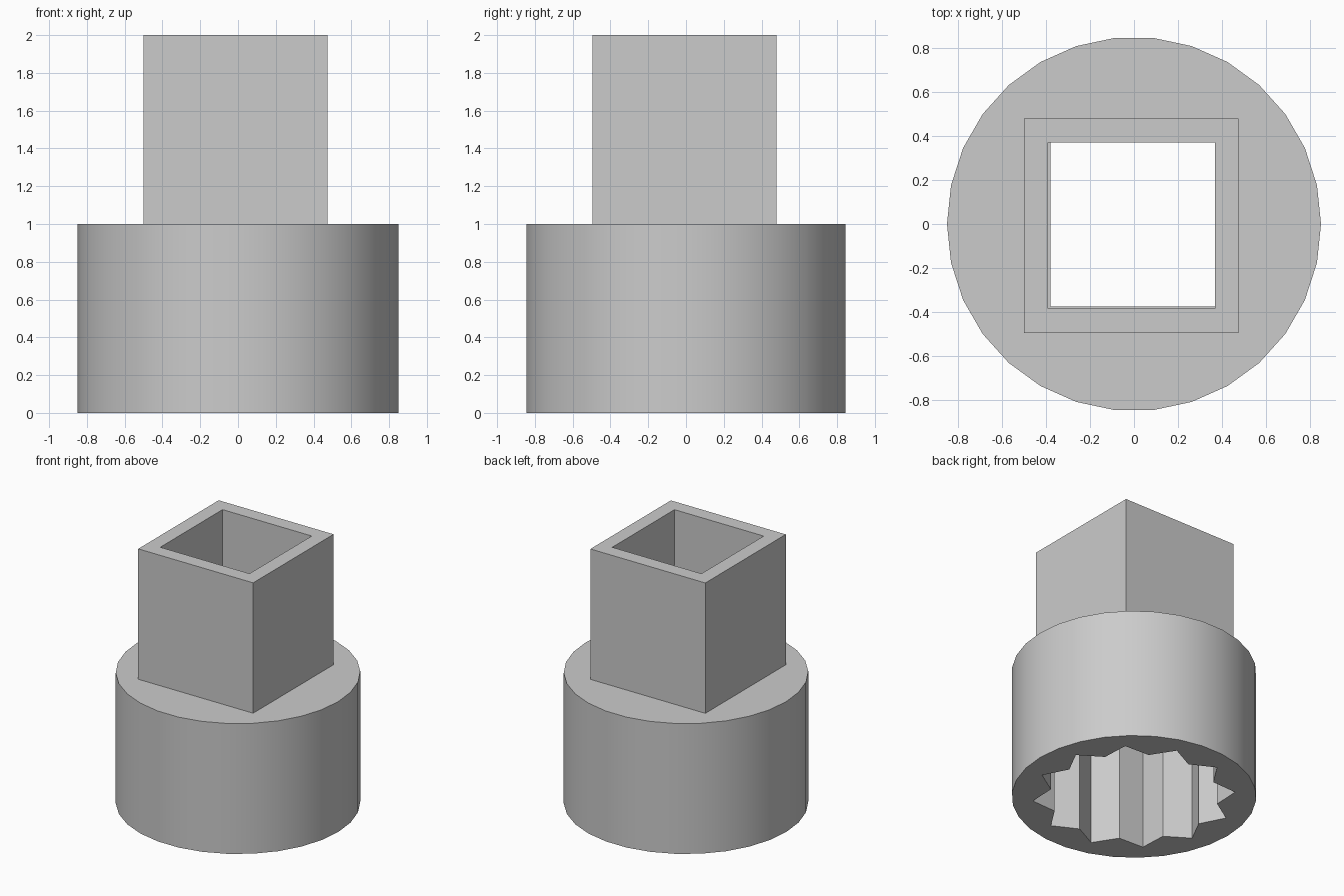
import bpy
import bmesh
from math import cos, sin, pi, radians

if "Cube" in bpy.data.objects:
    bpy.data.objects.remove(bpy.data.objects["Cube"], do_unlink=True)

steel = bpy.data.materials.new("grey steel")
steel.use_nodes = True
grey = (0.6, 0.6, 0.6, 1)
steel.diffuse_color = grey
steel.node_tree.nodes["Principled BSDF"].inputs["Base Color"].default_value = grey


def prism(name, outline, bottom, top):
    """Build a closed prism from an outline."""
    bm = bmesh.new()
    low = [bm.verts.new((x, y, bottom)) for x, y in outline]
    high = [bm.verts.new((x, y, top)) for x, y in outline]
    bm.faces.new(low)
    bm.faces.new(high)
    for i in range(len(outline)):
        bm.faces.new((low[i - 1], low[i], high[i], high[i - 1]))
    bmesh.ops.recalc_face_normals(bm, faces=bm.faces)
    mesh = bpy.data.meshes.new(name)
    bm.to_mesh(mesh)
    bm.free()
    mesh.materials.append(steel)
    obj = bpy.data.objects.new(name, mesh)
    bpy.context.collection.objects.link(obj)
    return obj


def ring(count, radii):
    """Points round a circle, cycling through the radii."""
    step = 2 * pi / count
    return [(radii[i % len(radii)] * cos(i * step),
             radii[i % len(radii)] * sin(i * step)) for i in range(count)]


def rect(x0, x1, y0, y1):
    return [(x0, y0), (x1, y0), (x1, y1), (x0, y1)]


def cut(obj, cutter):
    """Subtract the cutter, then discard it."""
    cutter.hide_render = True
    mod = obj.modifiers.new("cut", "BOOLEAN")
    mod.operation, mod.solver, mod.object = "DIFFERENCE", "EXACT", cutter
    bpy.ops.object.select_all(action="DESELECT")
    obj.select_set(True)
    bpy.context.view_layer.objects.active = obj
    bpy.ops.object.modifier_apply(modifier=mod.name)
    bpy.data.objects.remove(cutter, do_unlink=True)


# Round body with a twelve-point recess below and a square opening above
body = prism("socket_body", ring(30, [0.85]), 0, 1)
cut(body, prism("star_cutter", ring(24, [0.587, 0.705]), -0.1, 0.9))
cut(body, prism("opening_cutter", rect(-0.38, 0.377, -0.375, 0.382), 0.8, 1.1))
bpy.ops.object.shade_smooth_by_angle(angle=radians(25))

# Hollow square drive on top
drive = prism("square_drive", rect(-0.5, 0.475, -0.495, 0.48), 1, 2)
cut(drive, prism("drive_cutter", rect(-0.39, 0.367, -0.385, 0.37), 0.9, 2.1))
